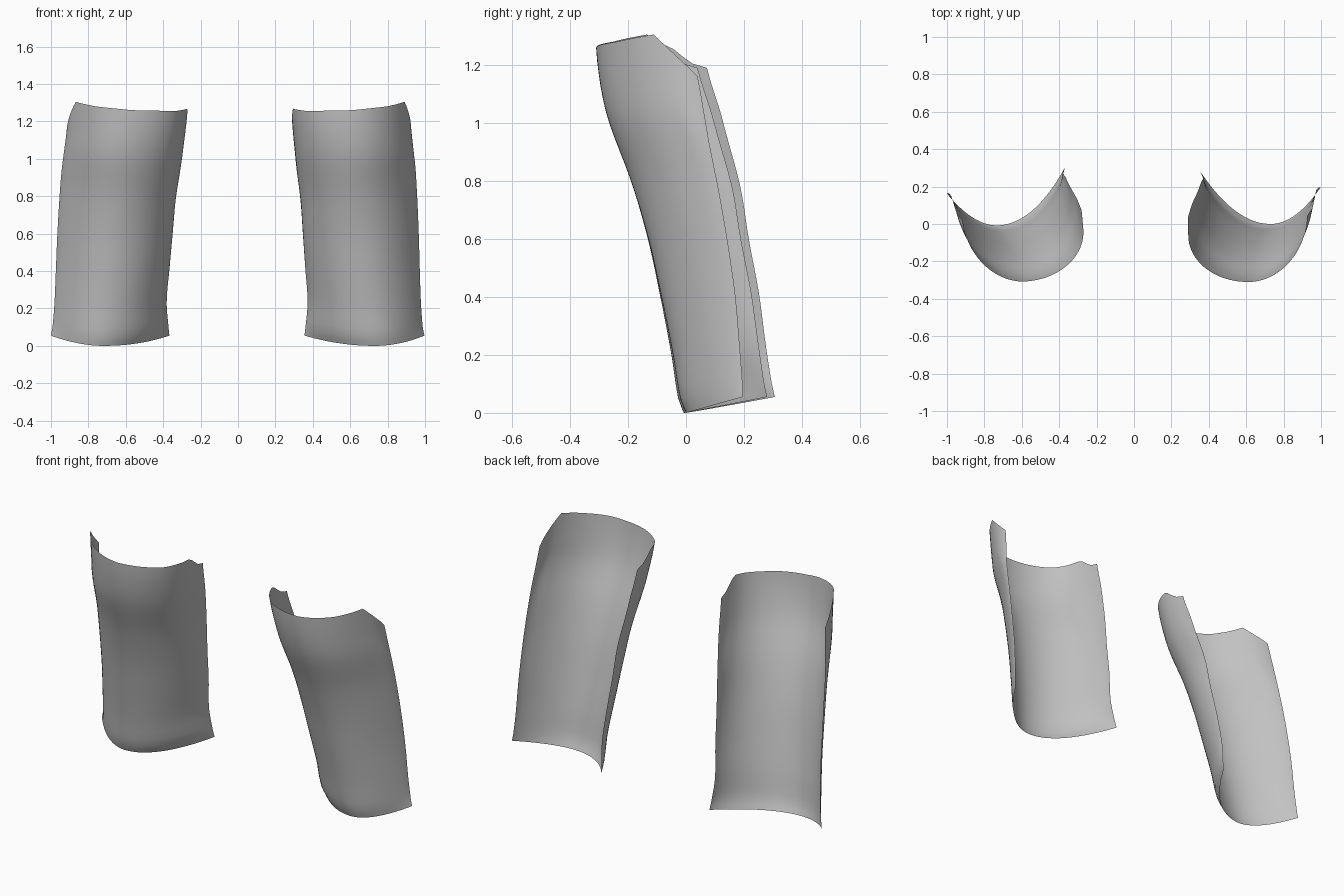
import bpy, bmesh, math

if "Cube" in bpy.data.objects:
    bpy.data.objects.remove(bpy.data.objects["Cube"])

# Profile rows: height, inner edge x/y, front ridge x/y, outer edge x/y, inner/outer roundness
ROWS = [
    (0.00, .355, .28, .73, .00, .997, .195, 1.0, 1.0),
    (0.05, .36, .27, .72, -.02, .988, .195, .82, .88),
    (0.20, .37, .25, .70, -.045, .978, .185, .68, .78),
    (0.40, .355, .225, .68, -.085, .972, .17, .58, .76),
    (0.60, .34, .19, .66, -.13, .967, .145, .53, .73),
    (0.80, .325, .16, .64, -.19, .96, .115, .48, .70),
    (1.00, .30, .11, .63, -.265, .95, .08, .42, .63),
    (1.10, .29, .085, .62, -.29, .94, .065, .40, .60),
    (1.20, .28, .055, .61, -.305, .93, .05, .39, .55),
    (1.26, .275, .04, .61, -.31, .925, .04, .38, .53),
]
# Height of the top rim from inner edge (-1) to outer edge (1)
RIM = [(-1, 1.19), (-.95, 1.205), (-.85, 1.255), (-.8, 1.268), (-.5, 1.255),
       (0, 1.26), (.4, 1.28), (.7, 1.305), (1, 1.16)]


def slope(i, k):
    a, b = ROWS[max(i - 1, 0)], ROWS[min(i + 1, len(ROWS) - 1)]
    return (b[k] - a[k]) / (b[0] - a[0])


def sample(h):
    i = max(j for j in range(len(ROWS) - 1) if ROWS[j][0] <= h + 1e-9)
    a, b = ROWS[i], ROWS[i + 1]
    d = b[0] - a[0]
    t = (h - a[0]) / d
    return [(2*t**3 - 3*t*t + 1)*a[k] + (t**3 - 2*t*t + t)*d*slope(i, k)
            + (3*t*t - 2*t**3)*b[k] + (t**3 - t*t)*d*slope(i + 1, k) for k in range(1, 9)]


def rim_height(s):
    for (s0, z0), (s1, z1) in zip(RIM, RIM[1:]):
        if s <= s1 + 1e-9:
            return z0 + (z1 - z0) * (s - s0) / (s1 - s0)


def point(s, h):
    ix, iy, fx, fy, ox, oy, qi, qo = sample(h)
    ex, ey, q = (ix, iy, qi) if s < 0 else (ox, oy, qo)
    ang = abs(s) * math.pi / 2
    depth = max(math.cos(ang), 0) ** (2 * q)
    x = fx + (ex - fx) * math.sin(ang)
    if s < 0:                       # slight inward curl at the upper inner edge
        x += 0.015 * (h / 1.26) * math.sin(ang) ** 30
    low = 0.055 * math.sin(ang) ** 2
    z = low + (rim_height(s) - low) * h / 1.26
    return x, ey + (fy - ey) * depth, z


metal = bpy.data.materials.new("plain grey")
metal.diffuse_color = (0.54, 0.54, 0.54, 1)
metal.use_nodes = True
metal.node_tree.nodes["Principled BSDF"].inputs["Base Color"].default_value = metal.diffuse_color


def build_guard(name, side):
    bm = bmesh.new()
    heights = [0, .02, .05, .09] + [.09 + 1.17 * i / 26 for i in range(1, 27)]
    grid = []
    for h in heights:
        row = []
        for j in range(-20, 21):
            x, y, z = point(j / 20, h)
            x *= side
            if side < 0:            # the left guard is turned slightly
                x, y = x - 0.09 * (y - 0.15), y + 0.09 * (x + 0.65)
            row.append(bm.verts.new((x, y, z)))
        grid.append(row)
    for a, b in zip(grid, grid[1:]):
        for j in range(40):
            f = [a[j], a[j + 1], b[j + 1], b[j]]
            bm.faces.new(f if side > 0 else f[::-1]).smooth = True
    me = bpy.data.meshes.new(name)
    bm.to_mesh(me)
    bm.free()
    me.materials.append(metal)
    bpy.context.collection.objects.link(bpy.data.objects.new(name, me))


build_guard("right_shin_guard", 1)
build_guard("left_shin_guard", -1)
